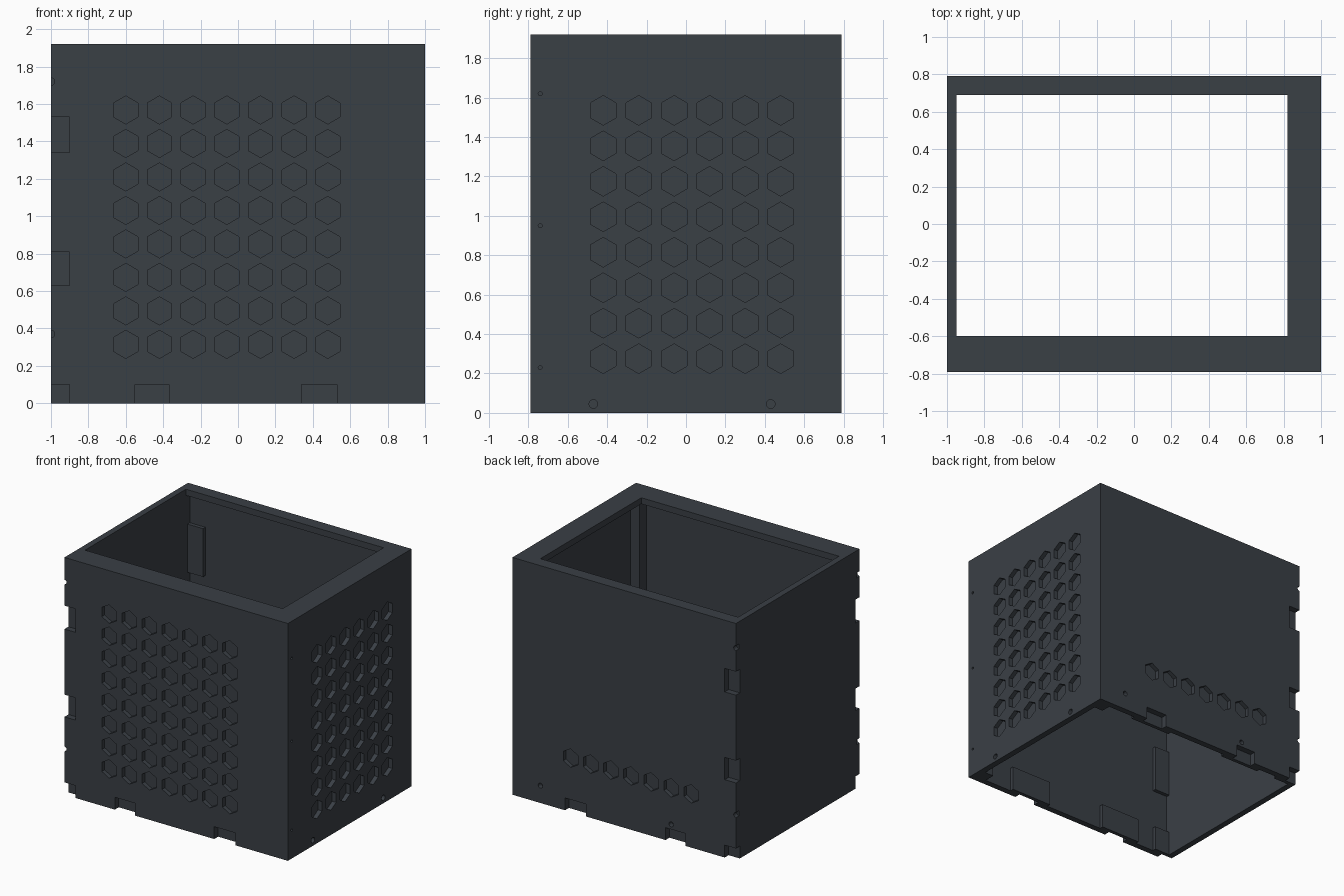
import bpy, bmesh, math
from mathutils import Matrix, Vector

cube = bpy.data.objects.get("Cube")
if cube:
    bpy.data.objects.remove(cube, do_unlink=True)

# Single dark slate colour
slate = bpy.data.materials.new("dark_slate")
slate.use_nodes = True
colour = (0.042, 0.050, 0.060, 1)
slate.diffuse_color = colour
bsdf = slate.node_tree.nodes["Principled BSDF"]
bsdf.inputs["Base Color"].default_value = colour
bsdf.inputs["Roughness"].default_value = 0.7

HALF_X, HALF_Y, HEIGHT = 1.0, 0.79, 1.92
WALL = 0.05
HEX_DEPTH = 0.035


def add_box(bm, low, high):
    low, high = Vector(low), Vector(high)
    mat = Matrix.Translation((low + high) / 2) @ Matrix.Diagonal((*(high - low), 1))
    bmesh.ops.create_cube(bm, size=1, matrix=mat)


def add_prism(bm, centre, axis, radius, depth, sides, turn=0.0):
    """Prism along x or y, sunk to the given depth on both sides of centre."""
    if axis == "y":
        rot = Matrix.Rotation(math.pi / 2, 4, "X")
    else:
        rot = Matrix.Rotation(math.pi / 2, 4, "Y")
    mat = Matrix.Translation(centre) @ rot @ Matrix.Rotation(turn, 4, "Z")
    bmesh.ops.create_cone(bm, cap_ends=True, segments=sides, radius1=radius,
                          radius2=radius, depth=2 * depth, matrix=mat)


def finish(bm, name):
    bmesh.ops.recalc_face_normals(bm, faces=bm.faces)
    mesh = bpy.data.meshes.new(name)
    bm.to_mesh(mesh)
    bm.free()
    mesh.materials.append(slate)
    obj = bpy.data.objects.new(name, mesh)
    bpy.context.collection.objects.link(obj)
    return obj


def cut(target, bm):
    cutter = finish(bm, "cutter")
    cutter.hide_render = True
    mod = target.modifiers.new("cut", "BOOLEAN")
    mod.operation = "DIFFERENCE"
    mod.solver = "EXACT"
    mod.object = cutter
    bpy.context.view_layer.objects.active = target
    bpy.ops.object.modifier_apply(modifier=mod.name)
    bpy.data.objects.remove(cutter, do_unlink=True)


# Enclosure shell: open below, rimmed opening above
bm = bmesh.new()
add_box(bm, (-HALF_X, -HALF_Y, 0), (HALF_X, HALF_Y, HEIGHT))
shell = finish(bm, "enclosure_shell")

bm = bmesh.new()
add_box(bm, (-HALF_X + WALL, -HALF_Y + WALL, -0.2),
        (HALF_X - WALL, HALF_Y - WALL, HEIGHT - WALL))
cut(shell, bm)
bm = bmesh.new()
add_box(bm, (-0.949, -0.6, HEIGHT - 0.2), (0.82, 0.69, HEIGHT + 0.2))
cut(shell, bm)

bm = bmesh.new()
# Hexagon recesses on the front, the left side and the back
POINT_UP = 0.0
for i in range(7):
    x = -0.6 + 0.18 * i
    for j in range(8):
        add_prism(bm, (x, -HALF_Y, 0.315 + 0.179 * j), "y", 0.075, HEX_DEPTH, 6, POINT_UP)
    add_prism(bm, (x, HALF_Y, 0.435), "y", 0.075, HEX_DEPTH, 6, POINT_UP)
for i in range(6):
    for j in range(8):
        add_prism(bm, (HALF_X, -0.42 + 0.18 * i, 0.275 + 0.18 * j),
                  "x", 0.075, HEX_DEPTH, 6, math.pi / 6 + math.pi / 6 * 2)

# Screw holes
for y in (-0.47, 0.43):
    add_prism(bm, (HALF_X, y, 0.045), "x", 0.022, 0.04, 16)
for z in (0.23, 0.95, 1.62):
    add_prism(bm, (HALF_X, -0.74, z), "x", 0.01, 0.04, 12)
for x in (0.75, -0.42):
    add_prism(bm, (x, HALF_Y, 0.14), "y", 0.02, 0.04, 16)
for side in (-1, 1):
    for z in (0.37, 1.72):
        add_prism(bm, (-HALF_X, side * HALF_Y, z), "y", 0.02, 0.04, 16)
cut(shell, bm)

# Tab notches along the right edge and the bottom edge, with backing pads
notches = bmesh.new()
pads = bmesh.new()
edge_spans = [(-0.1, 0.1), (0.63, 0.81), (1.34, 1.53)]
foot_spans = [(-0.55, -0.37), (0.34, 0.53)]
for side in (-1, 1):
    outer, inner = side * (HALF_Y + 0.1), side * (HALF_Y - WALL)
    back = inner - side * 0.03
    y0, y1 = sorted((outer, inner))
    p0, p1 = sorted((inner, back))
    for z0, z1 in edge_spans:
        add_box(notches, (-1.1, y0, z0), (-0.9, y1, z1))
        add_box(pads, (-0.96, p0, max(z0 - 0.1, 0)), (-0.81, p1, z1 + 0.1))
    for x0, x1 in foot_spans:
        add_box(notches, (x0, y0, -0.1), (x1, y1, 0.1))
        add_box(pads, (x0 - 0.09, p0, 0), (x1 + 0.09, p1, 0.2))
cut(shell, notches)
finish(pads, "notch_backing_pads")

# Corner posts inside the left wall
bm = bmesh.new()
add_box(bm, (0.87, -0.76, 0), (0.97, -0.65, HEIGHT - 0.04))
add_box(bm, (0.87, 0.66, 0), (0.97, 0.76, HEIGHT - 0.04))
finish(bm, "corner_posts")
